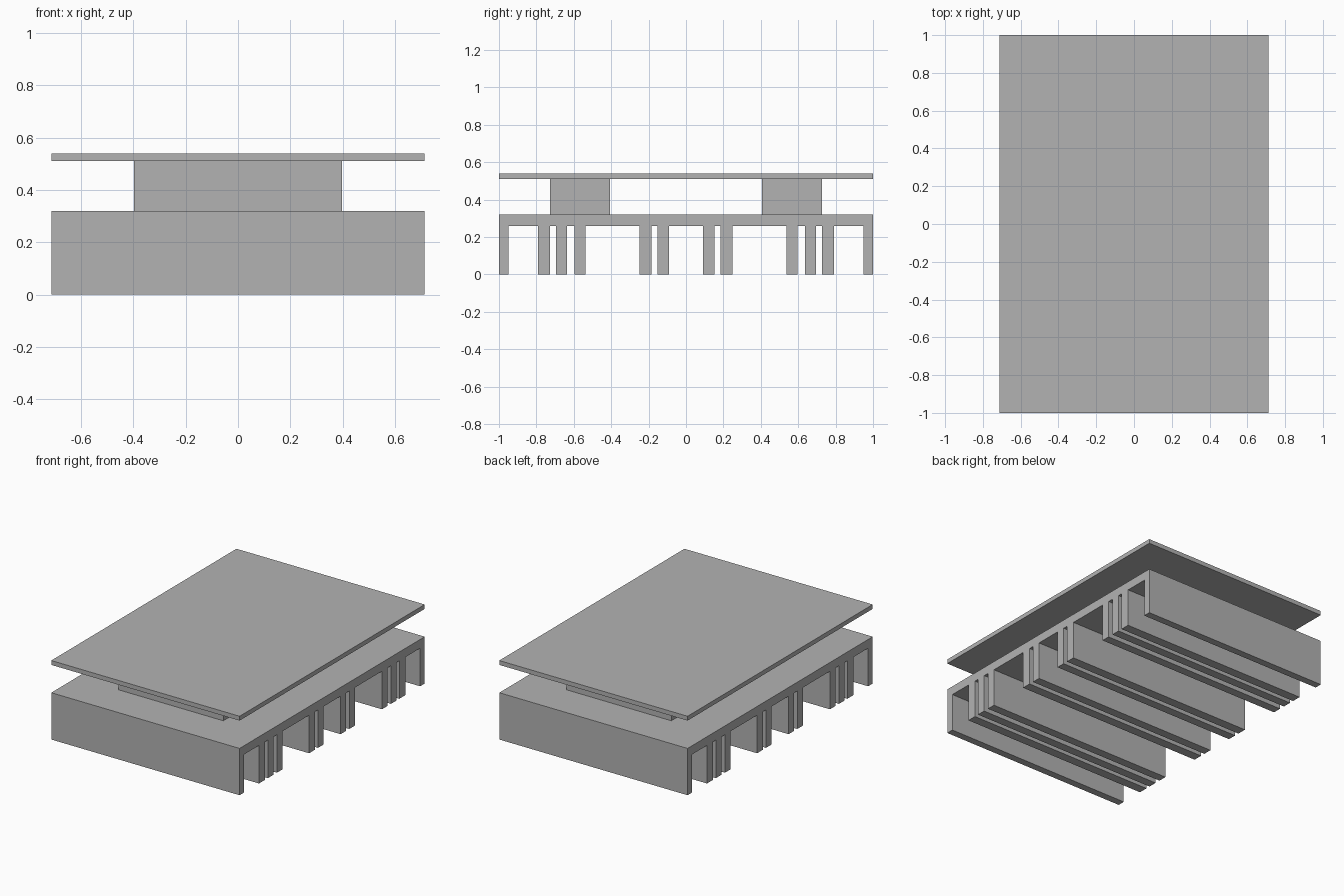
import bpy
import bmesh

cube = bpy.data.objects.get("Cube")
if cube:
    bpy.data.objects.remove(cube, do_unlink=True)

HALF_WIDTH = 0.712
DECK_BOTTOM, DECK_TOP = 0.26, 0.32
ROOF_BOTTOM, ROOF_TOP = 0.51, 0.54

grey = bpy.data.materials.new("plain grey")
grey.use_nodes = True
colour = (0.45, 0.45, 0.45, 1)
grey.diffuse_color = colour
grey.node_tree.nodes["Principled BSDF"].inputs["Base Color"].default_value = colour


def extrude_profile(name, profile, half_width):
    """Extrude a closed (y, z) outline across the width."""
    bm = bmesh.new()
    face = bm.faces.new([bm.verts.new((-half_width, y, z)) for y, z in profile])
    result = bmesh.ops.extrude_face_region(bm, geom=[face])
    moved = [v for v in result["geom"] if isinstance(v, bmesh.types.BMVert)]
    bmesh.ops.translate(bm, verts=moved, vec=(2 * half_width, 0, 0))
    bmesh.ops.recalc_face_normals(bm, faces=bm.faces)
    mesh = bpy.data.meshes.new(name)
    bm.to_mesh(mesh)
    bm.free()
    mesh.materials.append(grey)
    obj = bpy.data.objects.new(name, mesh)
    bpy.context.collection.objects.link(obj)
    return obj


def box(name, y0, y1, z0, z1, half_width):
    return extrude_profile(name, [(y0, z0), (y1, z0), (y1, z1), (y0, z1)], half_width)


# Ribbed deck: the ribs hang below the slab and mirror front to back
half_ribs = [(0.092, 0.152), (0.185, 0.249), (0.538, 0.597),
             (0.635, 0.695), (0.726, 0.79), (0.95, 1.0)]
ribs = sorted([(-b, -a) for a, b in half_ribs] + half_ribs)
outline = []
for start, end in ribs:
    outline += [(start, DECK_BOTTOM), (start, 0), (end, 0), (end, DECK_BOTTOM)]
# The outer ribs run straight up into the deck sides
outline = outline[1:-1] + [(1, DECK_TOP), (-1, DECK_TOP)]
extrude_profile("ribbed_deck", outline, HALF_WIDTH)

# Two spacer blocks carry the top plate
for name, side in (("front_spacer", -1), ("back_spacer", 1)):
    y0, y1 = sorted((side * 0.407, side * 0.726))
    box(name, y0, y1, DECK_TOP, ROOF_BOTTOM, 0.397)

# Thin top plate
box("top_plate", -1, 1, ROOF_BOTTOM, ROOF_TOP, HALF_WIDTH)
